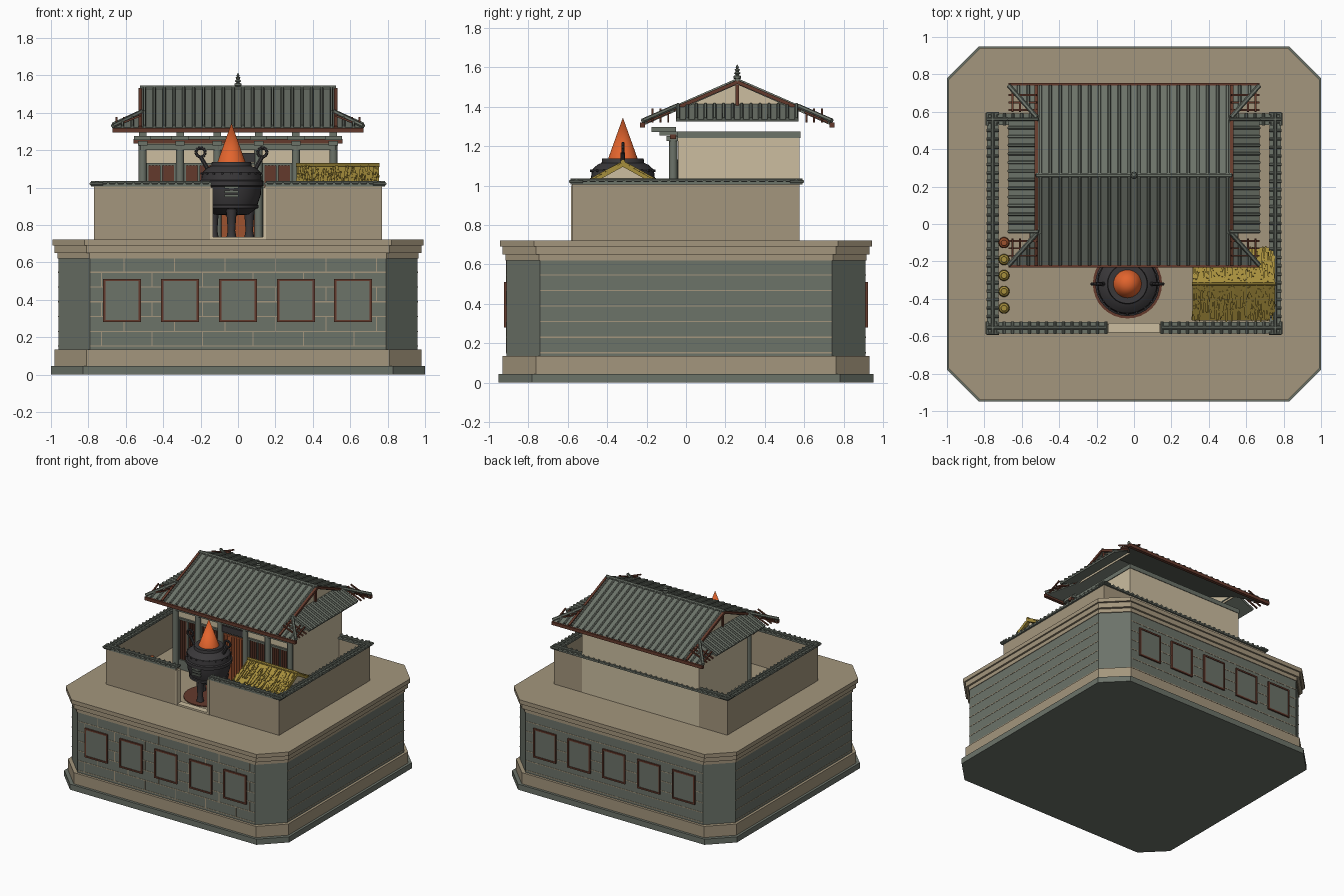
import bpy, bmesh, math, random
from mathutils import Vector, Matrix

if "Cube" in bpy.data.objects:
    bpy.data.objects.remove(bpy.data.objects["Cube"])
random.seed(4)


def material(name, rgb):
    col = [((c / 255 + 0.055) / 1.055) ** 2.4 for c in rgb] + [1]
    m = bpy.data.materials.new(name)
    m.use_nodes = True
    m.diffuse_color = col
    m.node_tree.nodes["Principled BSDF"].inputs["Base Color"].default_value = col
    return m


TAN = material("tan stone", (164, 150, 125))
CREAM = material("cream plaster", (204, 190, 160))
SLATE = material("grey green slate", (108, 115, 105))
CHAR = material("charcoal iron", (58, 56, 58))
ORANGE = material("bright orange", (226, 100, 45))
BROWN = material("red brown wood", (100, 58, 44))
DOOR = material("orange wood", (158, 82, 46))
STRAW = material("golden straw", (166, 142, 60))


def finish(bm, name, mat, smooth=False):
    me = bpy.data.meshes.new(name)
    bm.to_mesh(me)
    bm.free()
    me.materials.append(mat)
    ob = bpy.data.objects.new(name, me)
    bpy.context.collection.objects.link(ob)
    if smooth:
        bpy.ops.object.select_all(action="DESELECT")
        ob.select_set(True)
        bpy.context.view_layer.objects.active = ob
        bpy.ops.object.shade_smooth_by_angle(angle=math.radians(35))
    return ob


def boxes(name, mat, items):
    """Boxes given as (x0, x1, y0, y1, z0, z1)."""
    bm = bmesh.new()
    for x0, x1, y0, y1, z0, z1 in items:
        m = Matrix.Translation(((x0 + x1) / 2, (y0 + y1) / 2, (z0 + z1) / 2))
        bmesh.ops.create_cube(bm, size=1, matrix=m @ Matrix.Diagonal((x1 - x0, y1 - y0, z1 - z0, 1)))
    return finish(bm, name, mat)


def bars(name, mat, items, r, n=8, r2=None):
    """Round or square rods between pairs of points."""
    bm = bmesh.new()
    for a, b in items:
        a, b = Vector(a), Vector(b)
        rot = (b - a).to_track_quat("Z", "Y").to_matrix().to_4x4()
        m = Matrix.Translation((a + b) / 2) @ rot @ Matrix.Rotation(math.pi / n, 4, "Z")
        bmesh.ops.create_cone(bm, cap_ends=True, segments=n, radius1=r, radius2=r if r2 is None else r2,
                              depth=(b - a).length, matrix=m)
    return finish(bm, name, mat, n > 4)


def lathe(name, mat, profile, spots, n=28):
    bm = bmesh.new()
    for spot in spots:
        vs = [bm.verts.new((spot[0] + r, spot[1], z)) for r, z in profile]
        es = [bm.edges.new(p) for p in zip(vs, vs[1:])]
        bmesh.ops.spin(bm, geom=vs + es, cent=(*spot, 0), axis=(0, 0, 1), angle=math.tau, steps=n)
    bmesh.ops.remove_doubles(bm, verts=bm.verts, dist=1e-4)
    bmesh.ops.recalc_face_normals(bm, faces=bm.faces)
    return finish(bm, name, mat, True)


def sheet(name, mat, polys, thick):
    bm = bmesh.new()
    for p in polys:
        f = bm.faces.new([bm.verts.new(v) for v in p])
        f.normal_update()
        if f.normal.z < 0:
            f.normal_flip()
    ob = finish(bm, name, mat)
    mod = ob.modifiers.new("thickness", "SOLIDIFY")
    mod.thickness, mod.offset = thick, -1
    return ob


def tier(name, mat, hx, hy, z0, z1, c=0.17):
    bm = bmesh.new()
    pts = [(hx, hy - c), (hx - c, hy), (c - hx, hy), (-hx, hy - c),
           (-hx, c - hy), (c - hx, -hy), (hx - c, -hy), (hx, c - hy)]
    f = bm.faces.new([bm.verts.new((x, y, z0)) for x, y in pts])
    top = bmesh.ops.extrude_face_region(bm, geom=[f])
    bmesh.ops.translate(bm, vec=(0, 0, z1 - z0), verts=[v for v in top["geom"] if isinstance(v, bmesh.types.BMVert)])
    bmesh.ops.recalc_face_normals(bm, faces=bm.faces)
    finish(bm, name, mat)


# Stepped base with cut corners
tier("base_footing", SLATE, 1, 0.95, 0, 0.045)
tier("base_plinth", TAN, 0.98, 0.93, 0.045, 0.135)
tier("base_body", SLATE, 0.96, 0.91, 0.135, 0.63)
tier("base_lower_cornice", TAN, 0.965, 0.915, 0.62, 0.655)
tier("base_middle_cornice", TAN, 0.98, 0.93, 0.65, 0.695)
tier("base_top", TAN, 0.992, 0.942, 0.69, 0.722)

# Mortar lines and framed panels
rows = [0.152 + 0.079 * i for i in range(6)]
lines = []
for z in rows:
    for s in (-1, 1):
        lines.append((-0.79, 0.79, s * 0.91 - 0.002, s * 0.91 + 0.002, z - 0.003, z + 0.003))
        lines.append((s * 0.96 - 0.002, s * 0.96 + 0.002, -0.74, 0.74, z - 0.003, z + 0.003))
for i, z in enumerate(rows):
    for k in range(6):
        x = -0.73 + 0.27 * k + 0.12 * (i % 2)
        lines.append((x - 0.003, x + 0.003, -0.912, -0.908, z, min(z + 0.079, 0.62)))
boxes("mortar_lines", TAN, lines)
frames, panels = [], []
for x in (-0.62, -0.31, 0, 0.31, 0.615):
    for s in (-1, 1):
        y0, y1 = sorted((s * 0.905, s * 0.922))
        panels.append((x - 0.095, x + 0.095, min(s * 0.905, s * 0.916), max(s * 0.905, s * 0.916), 0.29, 0.505))
        for e in (-0.095, 0.095):
            frames.append((x + e - 0.006, x + e + 0.006, y0, y1, 0.28, 0.512))
        for z in (0.286, 0.506):
            frames.append((x - 0.1, x + 0.1, y0, y1, z - 0.006, z + 0.006))
boxes("panel_frames", BROWN, frames)
boxes("panels", SLATE, panels)

# Courtyard wall with tiled coping
boxes("courtyard_wall", TAN, [
    (-0.77, -0.145, -0.578, -0.54, 0.72, 1.012), (0.145, 0.77, -0.578, -0.54, 0.72, 1.012),
    (-0.77, -0.735, -0.578, 0.575, 0.72, 1.012), (0.735, 0.77, -0.578, 0.575, 0.72, 1.012),
    (-0.77, 0.77, 0.54, 0.575, 0.72, 1.012)])
boxes("gate_surround", CREAM, [(-0.15, -0.133, -0.582, -0.535, 0.72, 1.0), (0.133, 0.15, -0.582, -0.535, 0.72, 1.0),
                               (-0.15, 0.15, -0.58, -0.53, 0.72, 0.735)])
slabs, poles, ribs = [], [], []
for a, b in (((-0.785, -0.555), (-0.15, -0.555)), ((0.15, -0.555), (0.785, -0.555)), ((-0.755, -0.585), (-0.755, 0.59)),
             ((0.755, -0.585), (0.755, 0.59)), ((-0.785, 0.56), (0.785, 0.56))):
    a, b = Vector((*a, 1.014)), Vector((*b, 1.014))
    d = (b - a).normalized()
    side = Vector((abs(d.y), abs(d.x), 0)) * 0.03
    lo, hi = a - side, b + side
    slabs.append((lo.x, hi.x, lo.y, hi.y, 1.006, 1.02))
    poles.append((a + Vector((0, 0, 0.012)), b + Vector((0, 0, 0.012))))
    count = int((b - a).length / 0.045)
    for i in range(count + 1):
        p = a + (b - a) * (i / count)
        ribs.append((p - side * 1.1 + Vector((0, 0, 0.006)), p + side * 1.1 + Vector((0, 0, 0.006))))
boxes("coping_slab", SLATE, slabs)
bars("coping_ridge", SLATE, poles, 0.01)
bars("coping_tiles", SLATE, ribs, 0.009)

# Hall walls, columns and beams
boxes("hall_walls", CREAM, [(-0.52, 0.52, -0.04, 0.576, 0.72, 1.245)])
boxes("hall_wall_plate", SLATE, [(-0.525, 0.525, -0.05, 0.58, 1.24, 1.275), (-0.52, 0.52, -0.085, -0.045, 1.2, 1.232),
                                 (-0.5, 0.5, -0.055, -0.038, 1.118, 1.132)])
boxes("front_beam", BROWN, [(-0.56, 0.56, -0.08, -0.05, 1.235, 1.26)])
cols = [-0.51, -0.31, -0.11, 0.11, 0.31, 0.51]
bars("columns", SLATE, [((x, -0.065, 0.72), (x, -0.065, 1.24)) for x in cols], 0.022, 14)
boxes("column_brackets", SLATE, [b for x in cols for b in (
    (x - 0.025, x + 0.025, -0.1, -0.04, 1.225, 1.25), (x - 0.045, x + 0.045, -0.135, -0.04, 1.255, 1.275),
    (x - 0.02, x + 0.02, -0.175, -0.05, 1.272, 1.298))])
wood, mull = [], []
for a, b in zip(cols, cols[1:]):
    if a * b < 0:
        continue
    wood.append((a + 0.02, b - 0.02, -0.045, -0.038, 0.76, 1.12))
    for i in range(9):
        x = a + 0.03 + (b - a - 0.06) * i / 8
        wood.append((x - 0.004, x + 0.004, -0.052, -0.04, 0.8, 1.12))
    for x in (a + 0.025, (a + b) / 2, b - 0.025):
        mull.append((x - 0.006, x + 0.006, -0.058, -0.04, 0.72, 1.12))
    mull.append((a, b, -0.058, -0.04, 0.72, 0.8))
boxes("lattice_windows", BROWN, wood)
boxes("window_posts", SLATE, mull)
boxes("door", DOOR, [(-0.1, 0.1, -0.048, -0.038, 0.72, 1.11)]
      + [(0.022 * i - 0.004, 0.022 * i + 0.004, -0.054, -0.04, 0.72, 1.1) for i in range(-4, 5)])
boxes("door_plaque", CHAR, [(-0.1, 0.1, -0.075, -0.06, 1.135, 1.185)])

# Hip and gable roof
YC = 0.26


def slope(d):
    return 1.53 - 0.437 * d


main, skirts, tiles, barge, hips, rafters, fascia, gables = [], [], [], [], [], [], [], []
for s in (-1, 1):
    low, eave = YC + s * 0.31, YC + s * 0.48
    zl, ze = slope(0.31), slope(0.48)
    main.append([(-0.52, YC, 1.53), (0.52, YC, 1.53), (0.52, low, zl), (0.67, eave, ze),
                 (-0.67, eave, ze), (-0.52, low, zl)])
    for i in range(20):
        x = -0.5 + i / 19
        tiles.append(((x, YC, 1.536), (x, eave, ze + 0.006)))
    fascia.append(((-0.67, eave, ze - 0.014), (0.67, eave, ze - 0.014)))
    for t in (-1, 1):
        for k in (0.3, 0.65):
            x = 0.52 + 0.15 * k
            tiles.append(((t * x, low + (eave - low) * k, zl + (ze - zl) * k + 0.006), (t * x, eave, ze + 0.006)))
        hips.append(((t * 0.52, low, zl + 0.008), (t * 0.67, eave, ze + 0.008)))
        barge.append(((t * 0.523, YC, 1.525), (t * 0.523, eave, ze)))
        for x in (0.56, 0.61, 0.65):
            rafters.append(((t * x, eave, ze - 0.008), (t * x, YC + s * 0.34, slope(0.34) - 0.008)))
        for d in (0.35, 0.39, 0.43):
            rafters.append(((t * 0.52, YC + s * d, 1.385), (t * 0.67, YC + s * d, 1.325)))
for t in (-1, 1):
    skirts.append([(t * 0.5, YC - 0.31, 1.413), (t * 0.5, YC + 0.31, 1.413),
                   (t * 0.67, YC + 0.31, 1.335), (t * 0.67, YC - 0.31, 1.335)])
    for i in range(14):
        y = YC - 0.3 + 0.6 * i / 13
        tiles.append(((t * 0.51, y, 1.412), (t * 0.672, y, 1.339)))
    gables.append([(t * 0.5, YC - 0.3, 1.385), (t * 0.5, YC + 0.3, 1.385), (t * 0.5, YC, 1.516)])
    barge.append(((t * 0.505, YC, 1.4), (t * 0.505, YC, 1.52)))
sheet("main_roof", SLATE, main, 0.016)
sheet("side_roofs", SLATE, skirts, 0.012)
sheet("gable_walls", CREAM, gables, 0.006)
bars("roof_tile_ribs", SLATE, tiles, 0.009, 6)
bars("hip_ridges", SLATE, hips, 0.012, 6)
bars("bargeboards", BROWN, barge, 0.013, 4)
bars("corner_rafters", BROWN, rafters, 0.007, 4)
bars("eave_fascia", BROWN, fascia, 0.018, 4)
bars("roof_ridge", SLATE, [((-0.525, YC, 1.533), (0.525, YC, 1.533))], 0.013)
lathe("roof_finial", SLATE, [(0, 1.53), (0.02, 1.545), (0.02, 1.555), (0.008, 1.56), (0.018, 1.57), (0.007, 1.578),
                             (0.014, 1.587), (0.005, 1.594), (0.008, 1.6), (0, 1.615)], [(0, YC)], 12)

# Iron cauldron with orange cone
UX, UY = -0.035, -0.32
lathe("cauldron_body", CHAR, [(0, 0.85), (0.09, 0.855), (0.13, 0.885), (0.145, 0.89), (0.145, 0.905), (0.14, 0.91),
                              (0.157, 0.96), (0.16, 1.005), (0.172, 1.01), (0.172, 1.035), (0.162, 1.04), (0.157, 1.08),
                              (0.13, 1.105), (0.108, 1.115), (0.105, 1.137), (0.08, 1.137), (0, 1.13)], [(UX, UY)], 32)
lathe("orange_cone", ORANGE, [(0, 1.13), (0.077, 1.13), (0, 1.345)], [(UX, UY)], 32)
ring = [(UX + math.cos(a) * 0.11, UY + math.sin(a) * 0.11) for a in (math.radians(30 + 120 * k) for k in range(3))]
ring = [(x, y) for x, y in ring[:2]] + [(UX, UY - 0.11)]
lathe("cauldron_legs", CHAR, [(0, 0.725), (0.028, 0.725), (0.02, 0.77), (0.025, 0.84), (0.03, 0.885), (0, 0.9)], ring, 12)
lathe("cauldron_floor_disc", BROWN, [(0, 0.72), (0.185, 0.72), (0.185, 0.728), (0, 0.728)], [(UX, UY)], 32)
loops, stems = [], []
for s in (-1, 1):
    c = Vector((UX + s * 0.165, UY, 1.188))
    pts = [c + Vector((math.cos(k * math.tau / 12), 0, math.sin(k * math.tau / 12))) * 0.025 for k in range(12)]
    loops += list(zip(pts, pts[1:] + pts[:1]))
    stems.append(((UX + s * 0.125, UY, 1.095), (c.x, UY, 1.165)))
bars("handle_rings", CHAR, loops, 0.009)
bars("handle_stems", CHAR, stems, 0.012)
rivets = []
for k in range(20):
    d = Vector((math.cos(k * math.tau / 20), math.sin(k * math.tau / 20), 0))
    c = Vector((UX, UY, 1.075))
    rivets.append((c + d * 0.15, c + d * 0.166))
bars("cauldron_rivets", CHAR, rivets, 0.007, 6)
boxes("cauldron_grille", SLATE, [(UX - 0.038, UX + 0.038, UY - 0.166, UY - 0.14, z, z + 0.012)
                                 for z in (0.95, 0.972, 0.994, 1.016)])

# Thatched shelter
boxes("shelter_walls", CREAM, [(0.34, 0.73, -0.48, -0.16, 0.72, 1.02)])
sheet("shelter_gables", CREAM, [[(x, -0.47, 1.01), (x, -0.17, 1.01), (x, -0.32, 1.1)] for x in (0.34, 0.73)], 0.004)
sheet("thatch", STRAW, [[(0.312, -0.32, 1.118), (0.755, -0.32, 1.118), (0.755, y, 1.01), (0.312, y, 1.01)]
                        for y in (-0.515, -0.125)], 0.02)
straws = []
for s in (-1, 1):
    for i in range(150):
        x, u = random.uniform(0.315, 0.752), random.uniform(0, 0.7)
        v = u + 0.32
        straws.append(((x, -0.32 + s * 0.2 * u, 1.121 - 0.11 * u),
                       (x + random.uniform(-0.006, 0.006), -0.32 + s * 0.2 * v, 1.123 - 0.11 * v)))
bars("thatch_straws", STRAW, straws, 0.005, 4)
bars("thatch_ridge", STRAW, [((0.31, -0.32, 1.12), (0.757, -0.32, 1.12))], 0.012, 8)

# Row of pots
pot = [(0, 0.72), (0.018, 0.72), (0.03, 0.745), (0.026, 0.765), (0.014, 0.775), (0.016, 0.785), (0, 0.785)]
lathe("orange_pot", DOOR, pot, [(-0.695, -0.1)], 14)
lathe("straw_pots", STRAW, pot, [(-0.695, y) for y in (-0.19, -0.275, -0.36, -0.45)], 14)
